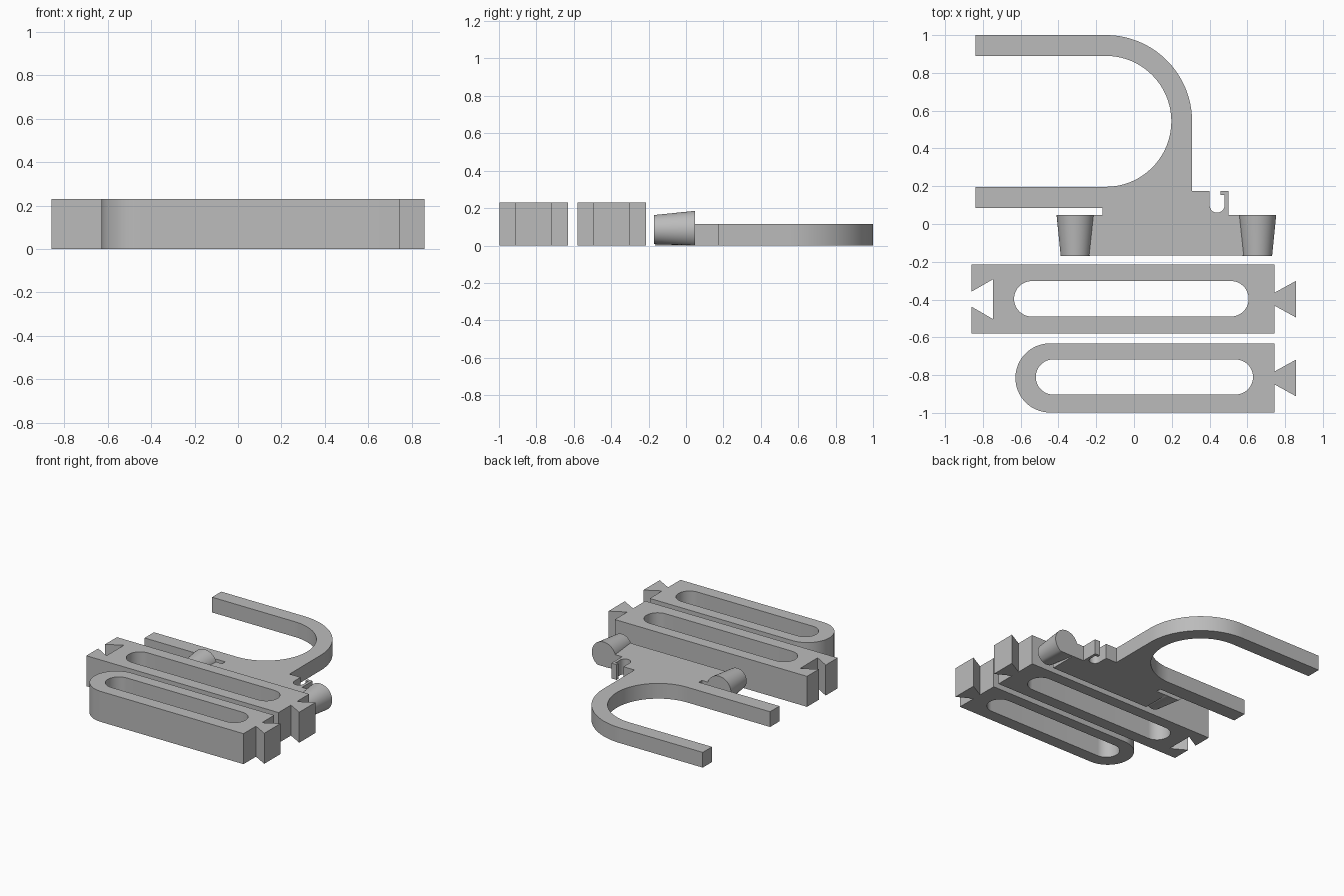
import bpy, bmesh, math

if "Cube" in bpy.data.objects:
    bpy.data.objects.remove(bpy.data.objects["Cube"])

grey = bpy.data.materials.new("plain grey")
grey.diffuse_color = (0.5, 0.5, 0.5, 1)
grey.use_nodes = True
grey.node_tree.nodes["Principled BSDF"].inputs["Base Color"].default_value = grey.diffuse_color


def arc(cx, cy, r, a0, a1, n=32):
    """Points along a circular arc, angles in degrees."""
    return [(cx + r * math.cos(math.radians(a0 + (a1 - a0) * i / n)),
             cy + r * math.sin(math.radians(a0 + (a1 - a0) * i / n))) for i in range(n + 1)]


def finish(name, bm):
    bmesh.ops.recalc_face_normals(bm, faces=bm.faces)
    me = bpy.data.meshes.new(name)
    bm.to_mesh(me)
    bm.free()
    me.materials.append(grey)
    ob = bpy.data.objects.new(name, me)
    bpy.context.collection.objects.link(ob)
    bpy.ops.object.select_all(action='DESELECT')
    ob.select_set(True)
    bpy.context.view_layer.objects.active = ob
    bpy.ops.object.shade_smooth_by_angle(angle=math.radians(25))
    return ob


def plate(name, loops, height):
    """Extrude an outline, with optional holes, up from the floor."""
    bm = bmesh.new()
    edges = []
    for pts in loops:
        vs = [bm.verts.new((x, y, 0)) for x, y in pts]
        edges += [bm.edges.new((vs[i - 1], vs[i])) for i in range(len(vs))]
    bmesh.ops.triangle_fill(bm, use_beauty=True, use_dissolve=False, edges=edges)
    ext = bmesh.ops.extrude_face_region(bm, geom=bm.faces[:], use_keep_orig=True)
    top = [g for g in ext["geom"] if isinstance(g, bmesh.types.BMVert)]
    bmesh.ops.translate(bm, verts=top, vec=(0, 0, height))
    return finish(name, bm)


def slot(x0, x1, cy, r):
    return arc(x1 - r, cy, r, -90, 90) + arc(x0 + r, cy, r, 90, 270)


def dovetail(cy):
    return [(0.745, cy - 0.035), (0.858, cy - 0.097), (0.858, cy + 0.097), (0.745, cy + 0.035)]


def link(name, cy, left_end, hole):
    hw = 0.183
    outline = [(0.745, cy - hw)] + dovetail(cy) + [(0.745, cy + hw)] + left_end
    plate(name, [outline, hole], 0.23)


# Strap links: one with a rounded end, one with a dovetail socket
cy = -0.815
link("end_link", cy, arc(-0.445, cy, 0.183, 90, 270), slot(-0.52, 0.63, -0.81, 0.093))
cy = -0.398
link("middle_link", cy,
     [(-0.86, cy + 0.183), (-0.86, cy + 0.04), (-0.747, cy + 0.105),
      (-0.747, cy - 0.105), (-0.86, cy - 0.04), (-0.86, cy - 0.183)],
     slot(-0.635, 0.607, -0.396, 0.094))

# Open hook with base block and small snap clip
hook = ([(-0.84, 1.0)] + arc(-0.149, 0.5435, 0.4565, 90, 0, 40)
        + [(0.3075, 0.175), (0.40, 0.175)] + arc(0.44, 0.10, 0.04, 180, 360, 20)
        + [(0.48, 0.153), (0.457, 0.153), (0.457, 0.175), (0.50, 0.175),
           (0.50, -0.166), (-0.166, -0.166), (-0.166, 0.085), (-0.84, 0.085), (-0.84, 0.197)]
        + arc(-0.149, 0.5435, 0.3465, -90, 90, 64) + [(-0.84, 0.89)])
plate("hook", [hook], 0.115)

# Stubs joining the base block to the pins
for name, x0, x1 in (("left_stub", -0.25, -0.166), ("right_stub", 0.50, 0.595)):
    plate(name, [[(x0, -0.166), (x1, -0.166), (x1, 0.048), (x0, 0.048)]], 0.115)


# Tapered pins lying along y with a flattened underside
def pin(name, cx):
    bm = bmesh.new()
    rings = []
    for y, r in ((-0.17, 0.078), (0.048, 0.10)):
        rings.append([bm.verts.new((cx + px, y, max(0, pz)))
                      for px, pz in arc(0, 0.085, r, 0, 360, 64)[:-1]])
    for i in range(64):
        bm.faces.new((rings[0][i - 1], rings[0][i], rings[1][i], rings[1][i - 1]))
    for ring in rings:
        bm.faces.new(ring)
    finish(name, bm)


pin("left_pin", -0.31)
pin("right_pin", 0.653)
